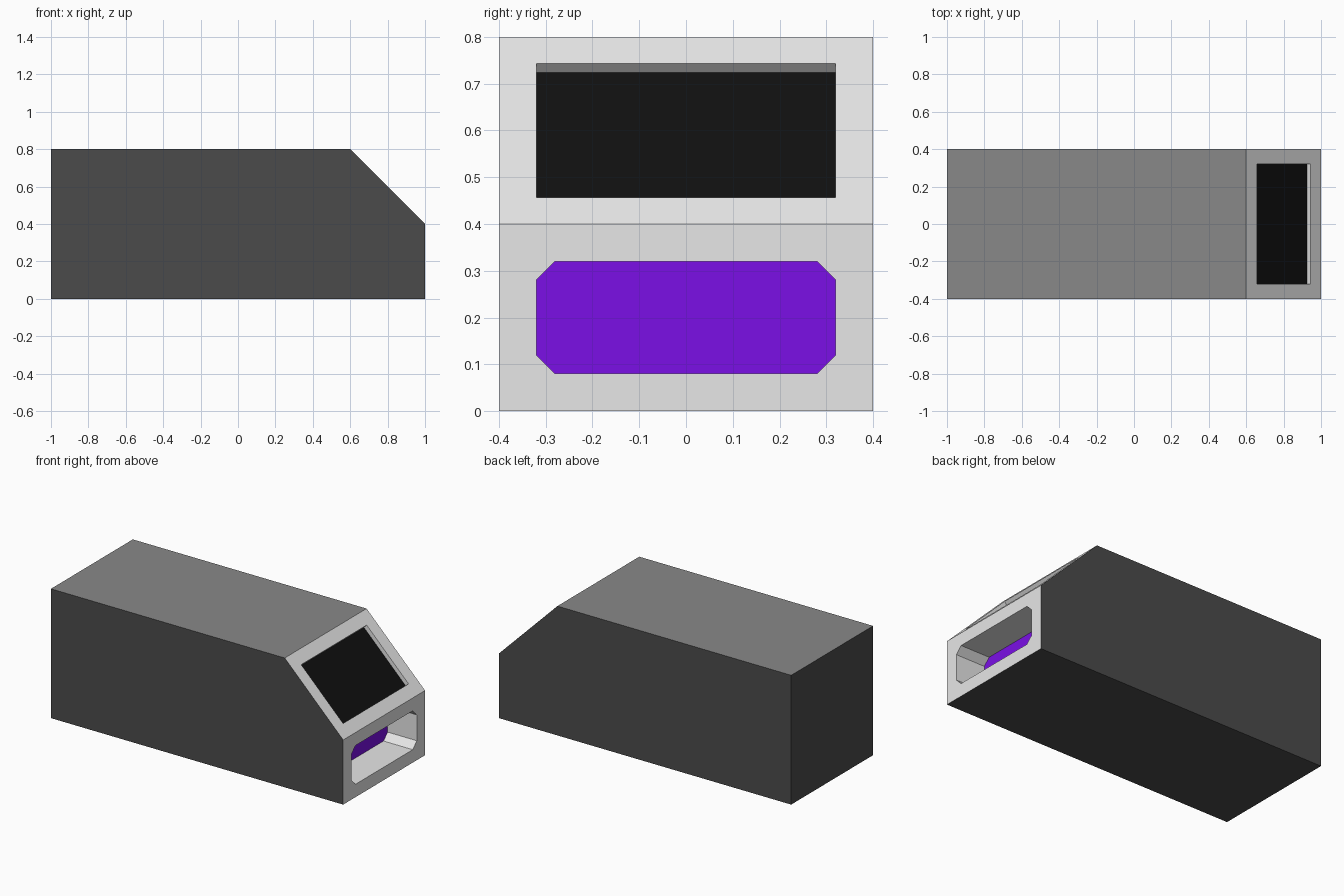
import bpy, bmesh
from mathutils import Vector

default = bpy.data.objects.get("Cube")
if default:
    bpy.data.objects.remove(default, do_unlink=True)


def material(name, rgb):
    mat = bpy.data.materials.new(name)
    mat.use_nodes = True
    mat.diffuse_color = (*rgb, 1)
    mat.node_tree.nodes["Principled BSDF"].inputs["Base Color"].default_value = (*rgb, 1)
    return mat


def prism(name, outline, sweep):
    """Extrude a flat outline along a vector into a closed solid."""
    bm = bmesh.new()
    face = bm.faces.new([bm.verts.new(p) for p in outline])
    ext = bmesh.ops.extrude_face_region(bm, geom=[face])
    moved = [v for v in ext["geom"] if isinstance(v, bmesh.types.BMVert)]
    bmesh.ops.translate(bm, verts=moved, vec=Vector(sweep))
    bmesh.ops.recalc_face_normals(bm, faces=bm.faces)
    mesh = bpy.data.meshes.new(name)
    bm.to_mesh(mesh)
    bm.free()
    obj = bpy.data.objects.new(name, mesh)
    bpy.context.collection.objects.link(obj)
    return obj


def carve(obj, cutter):
    cutter.hide_render = True
    mod = obj.modifiers.new("carve", 'BOOLEAN')
    mod.operation, mod.solver, mod.object = 'DIFFERENCE', 'EXACT', cutter
    bpy.context.view_layer.objects.active = obj
    bpy.ops.object.modifier_apply(modifier=mod.name)
    bpy.data.objects.remove(cutter, do_unlink=True)


# Cabinet: box with one sloped upper edge
profile = [(-1, 0), (1, 0), (1, 0.4), (0.6, 0.8), (-1, 0.8)]
cabinet = prism("cabinet", [(x, -0.4, z) for x, z in profile], (0, 0.8, 0))

# Shallow screen recess, sunk square to the slope
sink, half = 0.019, 0.1434
screen = [(0.8 - sink + s * half, y, 0.6 - sink - s * half)
          for s, y in ((-1, -0.32), (1, -0.32), (1, 0.32), (-1, 0.32))]
carve(cabinet, prism("screen_cutter", screen, (0.1, 0, 0.1)))

# Deep slot with clipped corners in the end face
w, h, c = 0.32, 0.12, 0.04
corner = [(w, h - c), (w - c, h)]
right = [(w, c - h)] + corner + [(w - c, -h)]
slot = [(w - c, -h), (w, c - h), (w, h - c), (w - c, h)]
slot += [(-y, -z) for y, z in slot]
carve(cabinet, prism("slot_cutter", [(0.8, y, 0.2 + z) for y, z in slot], (0.4, 0, 0)))

# Colours by face direction and position
for mat in (material("dark grey", (0.071, 0.071, 0.071)),
            material("mid grey", (0.25, 0.25, 0.25)),
            material("light grey", (0.8, 0.8, 0.8)),
            material("screen black", (0.005, 0.005, 0.005)),
            material("slot purple", (0.196, 0.005, 0.79))):
    cabinet.data.materials.append(mat)

for face in cabinet.data.polygons:
    n, p = face.normal, face.center
    if abs(p.y) > 0.39 or p.x < -0.99 or p.z < 0.01:
        index = 0
    elif p.z > 0.79:
        index = 1
    elif n.x > 0.6 and n.z > 0.6 and p.x + p.z < 1.39:
        index = 3
    elif n.x > 0.9 and p.x < 0.9:
        index = 4
    else:
        index = 2
    face.material_index = index
    face.use_smooth = False
